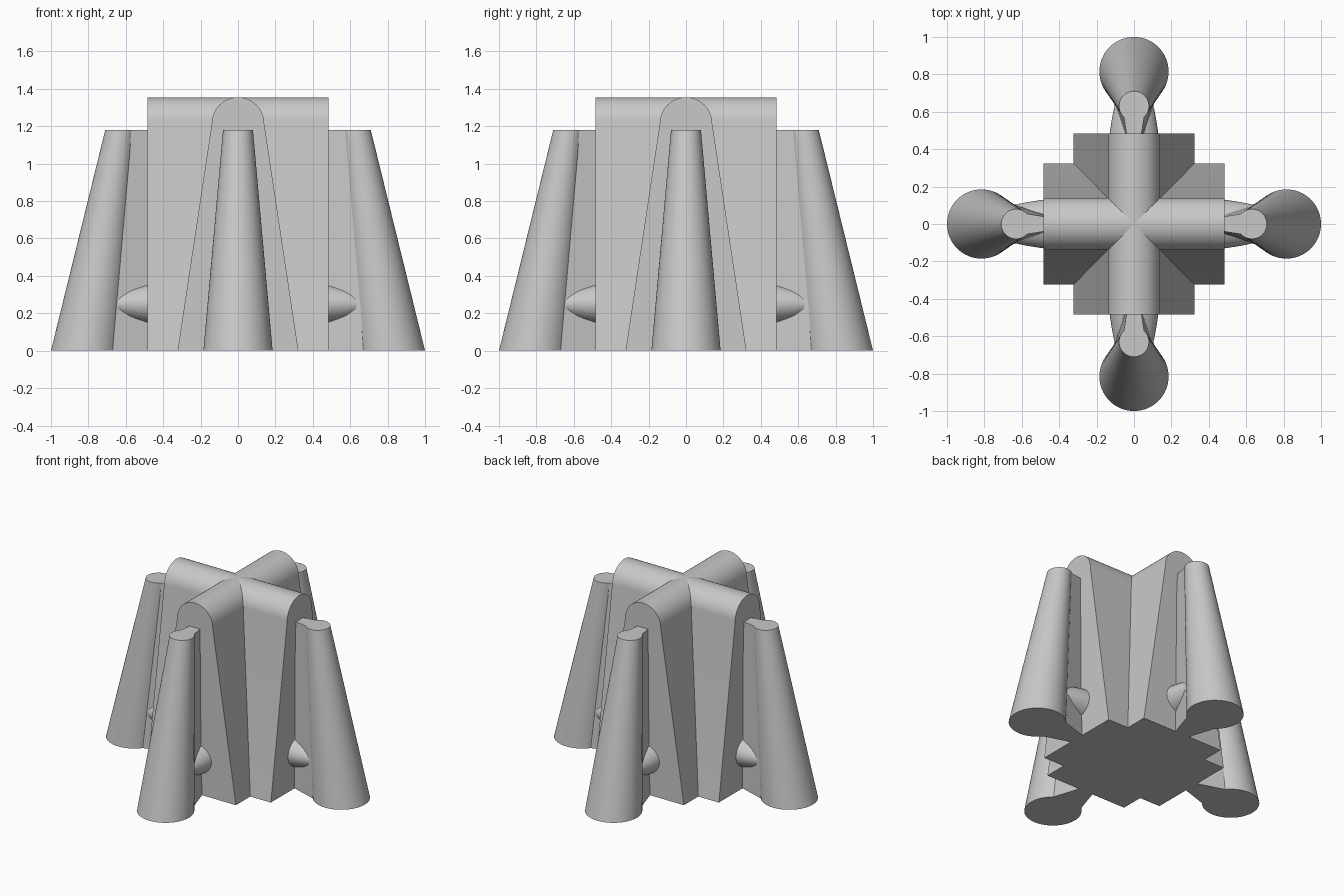
import bpy, bmesh
from math import pi, sin, cos, radians
from mathutils import Matrix

if "Cube" in bpy.data.objects:
    bpy.data.objects.remove(bpy.data.objects["Cube"], do_unlink=True)

grey = bpy.data.materials.new("light_grey")
grey.use_nodes = True
colour = (0.58, 0.58, 0.58, 1)
grey.diffuse_color = colour
grey.node_tree.nodes["Principled BSDF"].inputs["Base Color"].default_value = colour


def loft(name, rings, turn=0):
    """Skin a list of matching rings, cap both ends and turn about z."""
    bm = bmesh.new()
    loops = [[bm.verts.new(p) for p in ring] for ring in rings]
    n = len(rings[0])
    for a, b in zip(loops, loops[1:]):
        for i in range(n):
            j = (i + 1) % n
            bm.faces.new((a[i], a[j], b[j], b[i]))
    bm.faces.new(loops[0])
    bm.faces.new(loops[-1])
    bm.transform(Matrix.Rotation(turn, 4, 'Z'))
    bmesh.ops.recalc_face_normals(bm, faces=bm.faces)
    mesh = bpy.data.meshes.new(name)
    bm.to_mesh(mesh)
    bm.free()
    mesh.materials.append(grey)
    obj = bpy.data.objects.new(name, mesh)
    bpy.context.collection.objects.link(obj)
    bpy.ops.object.select_all(action='DESELECT')
    obj.select_set(True)
    bpy.context.view_layer.objects.active = obj
    bpy.ops.object.shade_smooth_by_angle(angle=radians(30))
    return obj


def ring(n):
    return [(cos(2 * pi * i / n), sin(2 * pi * i / n)) for i in range(n)]


# Crossed body: two tapered vaults with rounded tops
half_length, crown = 0.485, 0.14
arch = [(crown * cos(pi * i / 24), 1.215 + crown * sin(pi * i / 24)) for i in range(25)]
profile = [(0.323, 0)] + arch + [(-0.323, 0)]
for name, turn in (("side_vault", 0), ("front_vault", pi / 2)):
    loft(name, [[(x, y, z) for y, z in profile] for x in (-half_length, half_length)], turn)

# Four leaning legs, each tied to the body by a web and a cross tube
height = 1.18
for k, side in enumerate(("left", "back", "right", "front")):
    turn = k * pi / 2

    # Tapered leg leaning towards the body
    loft(side + "_leg",
         [[(cx + r * c, r * s, z) for c, s in ring(64)]
          for cx, r, z in ((0.815, 0.185, 0), (0.63, 0.08, height))], turn)

    # Web, widening from the body to the leg
    loft(side + "_web",
         [[(0.45, -a, z), (0.45, a, z), (x, b, z), (x, -b, z)]
          for a, b, x, z in ((0.045, 0.125, 0.7, 0), (0.035, 0.057, 0.59, height))], turn)

    # Oval tube low down, narrowing outwards
    loft(side + "_tube",
         [[(x, w * c, 0.25 + h * s) for c, s in ring(40)]
          for x, w, h in ((0.45, 0.135, 0.11), (0.485, 0.13, 0.107),
                          (0.57, 0.117, 0.092), (0.65, 0.1, 0.07),
                          (0.7, 0.09, 0.06))], turn)
